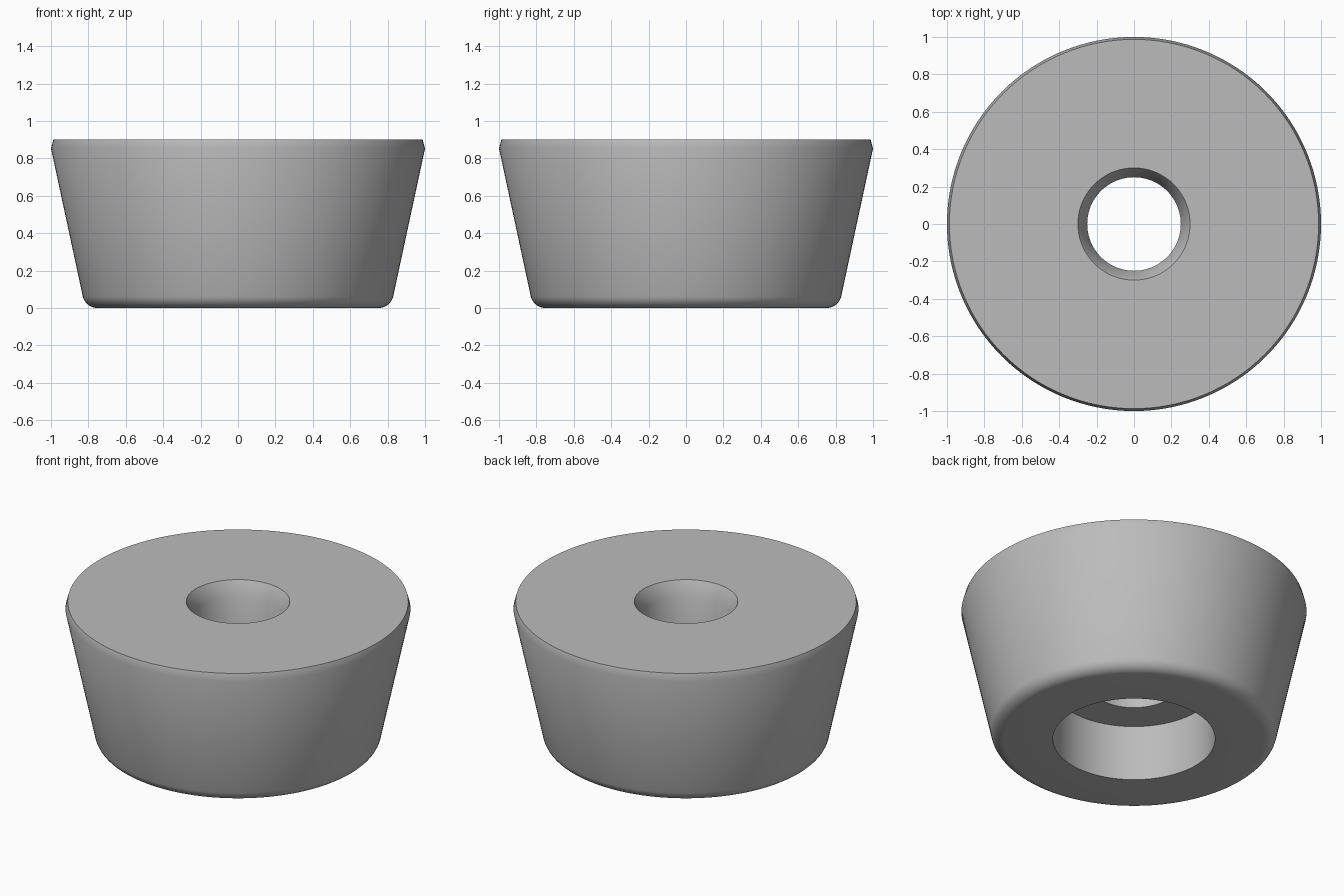
import bpy, bmesh, math

if "Cube" in bpy.data.objects:
    bpy.data.objects.remove(bpy.data.objects["Cube"])

SEGMENTS = 128

# closed cross-section (radius, height), running up the outside and down the bore
profile = [(0.47, 0.0)]

# rounded bottom edge blending tangentially into the tapered wall
slope = math.atan2(0.18, 0.79)
R = 0.08
cx = 0.752
for i in range(9):
    a = -math.pi / 2 + (math.pi / 2 - slope) * i / 8
    profile.append((cx + R * math.cos(a), R + R * math.sin(a)))

profile += [
    (1.0, 0.853), (0.987, 0.9),      # wall top and small chamfer
    (0.30, 0.9), (0.25, 0.81),       # countersunk hole
    (0.25, 0.355), (0.47, 0.355),    # shelf of the wide bottom recess
]

# revolve the section
bm = bmesh.new()
rings = []
for s in range(SEGMENTS):
    t = 2 * math.pi * s / SEGMENTS
    rings.append([bm.verts.new((r * math.cos(t), r * math.sin(t), z)) for r, z in profile])
n = len(profile)
for s in range(SEGMENTS):
    a, b = rings[s], rings[(s + 1) % SEGMENTS]
    for i in range(n):
        j = (i + 1) % n
        bm.faces.new((a[i], b[i], b[j], a[j]))
bmesh.ops.recalc_face_normals(bm, faces=bm.faces)
mesh = bpy.data.meshes.new("rubber_foot")
bm.to_mesh(mesh)
bm.free()

foot = bpy.data.objects.new("rubber_foot", mesh)
bpy.context.collection.objects.link(foot)

# single grey colour
grey = bpy.data.materials.new("plain_grey")
grey.diffuse_color = (0.5, 0.5, 0.5, 1)
grey.use_nodes = True
grey.node_tree.nodes["Principled BSDF"].inputs["Base Color"].default_value = grey.diffuse_color
mesh.materials.append(grey)

# smooth round walls, keep rims sharp
bpy.context.view_layer.objects.active = foot
foot.select_set(True)
bpy.ops.object.shade_smooth_by_angle(angle=math.radians(35))
